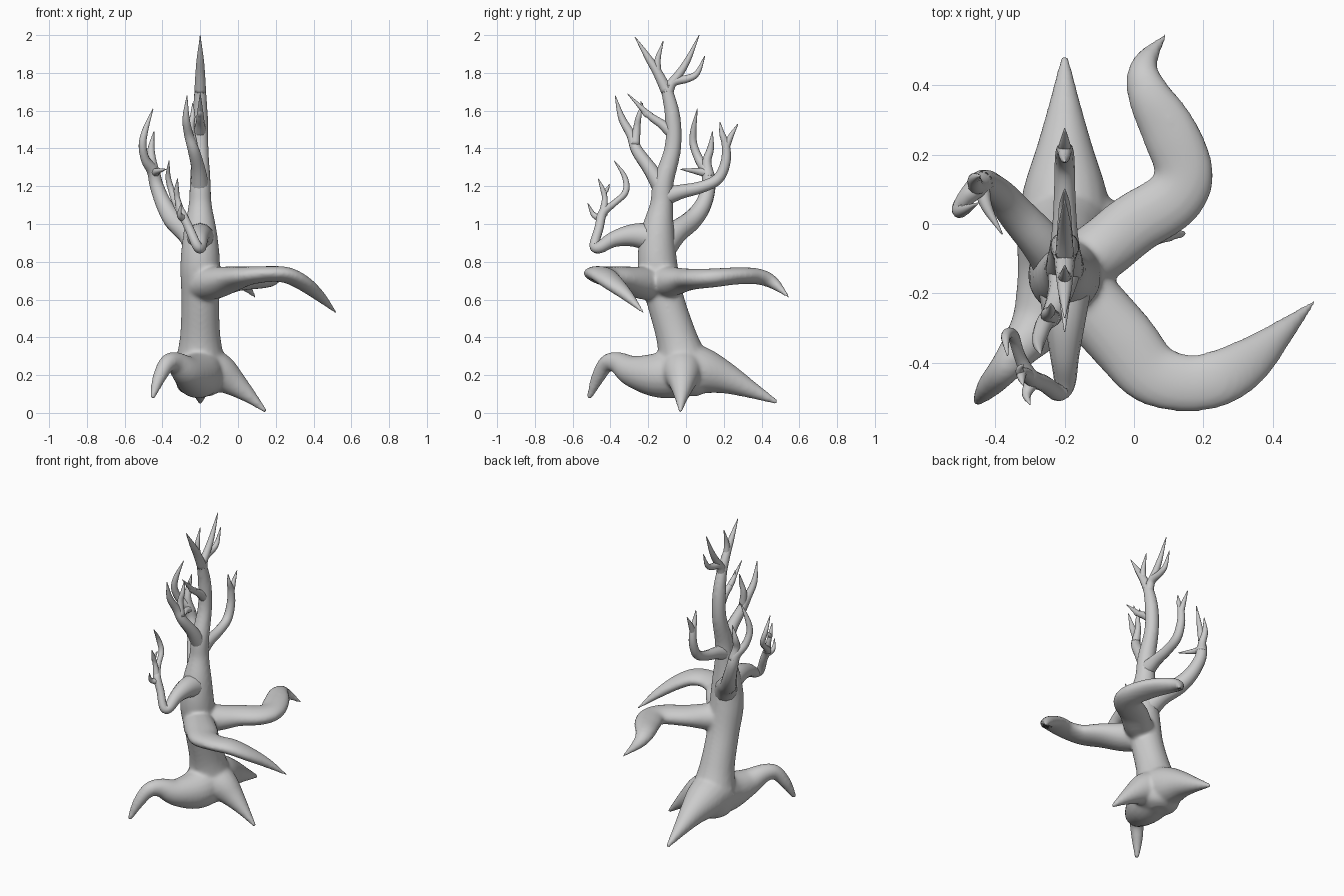
import bpy, bmesh, math
from mathutils import Vector


def spline(pts, steps):
    """Catmull-Rom through points (x, y, z, half width, half height)."""
    p = [Vector(q if len(q) == 5 else (*q, q[3])) for q in pts]
    p = [p[0] * 2 - p[1]] + p + [p[-1] * 2 - p[-2]]
    out = []
    for i in range(1, len(p) - 2):
        a, b, c, d = p[i - 1:i + 3]
        for k in range(steps):
            t = k / steps
            out.append(0.5 * (2 * b + (c - a) * t + (2 * a - 5 * b + 4 * c - d) * t * t
                              + (3 * b - a - 3 * c + d) * t ** 3))
    return out + [p[-2]]


def add_tube(bm, pts, sides=12, steps=5):
    s = spline(pts, steps)
    pos = [Vector(q[:3]) for q in s]
    side, prev = None, None
    for i, q in enumerate(s):
        t = (pos[min(i + 1, len(s) - 1)] - pos[max(i - 1, 0)]).normalized()
        if side is None:
            side = t.cross(Vector((0, 0, 1)))
            if side.length < 0.3:
                side = Vector((1, 0, 0))
        side = (side - t * side.dot(t)).normalized()
        up = side.cross(t)
        w, h = max(q[3], 0.002), max(q[4], 0.002)
        ring = []
        for k in range(sides):
            a = 2 * math.pi * k / sides
            ring.append(bm.verts.new(pos[i] + side * w * math.cos(a) + up * h * math.sin(a)))
        if prev:
            for k in range(sides):
                j = (k + 1) % sides
                bm.faces.new((prev[k], prev[j], ring[j], ring[k]))
        else:
            bm.faces.new(ring[::-1])
        prev = ring
    bm.faces.new(prev)


def build(name, tubes, sides=12, fuse=False):
    bm = bmesh.new()
    for t in tubes:
        add_tube(bm, t, sides)
    bmesh.ops.recalc_face_normals(bm, faces=bm.faces)
    me = bpy.data.meshes.new(name)
    bm.to_mesh(me)
    bm.free()
    for f in me.polygons:
        f.use_smooth = True
    ob = bpy.data.objects.new(name, me)
    bpy.context.collection.objects.link(ob)
    if fuse:
        m = ob.modifiers.new("fuse", 'REMESH')
        m.mode, m.voxel_size, m.use_smooth_shade = 'VOXEL', 0.01, True
        m = ob.modifiers.new("soften", 'SMOOTH')
        m.factor, m.iterations = 0.5, 12
    return ob


X = -0.2
# trunk, roots and the two heavy limbs, fused into one skin
trunk = [(X, .0, .09, .06), (X, .0, .13, .12), (X, -.01, .24, .135), (X, -.05, .4, .108), (X, -.11, .6, .1),
         (X, -.15, .78, .106), (X, -.15, .95, .09), (X, -.13, 1.1, .062), (X, -.12, 1.22, .056),
         (X, -.07, 1.4, .045), (X, -.07, 1.56, .042), (X, -.1, 1.7, .033), (X, -.14, 1.79, .022)]
front_root = [(X, -.02, .22, .14), (-.22, -.15, .2, .12), (-.27, -.28, .22, .085), (-.33, -.36, .265, .058),
              (-.375, -.42, .26, .046), (-.42, -.47, .18, .035), (-.455, -.515, .075, .014)]
back_root = [(X, -.03, .25, .14), (X, .1, .22, .12), (X, .22, .18, .082), (X, .35, .12, .045),
             (X, .485, .055, .012)]
side_root = [(X, -.02, .24, .14), (-.1, -.02, .21, .105), (-.02, -.02, .155, .07), (.07, -.025, .08, .036),
             (.15, -.03, .005, .01)]
front_limb = [(X, -.15, .68, .09, .09), (-.115, -.245, .69, .1, .085), (-.03, -.34, .71, .1, .066),
              (.05, -.43, .725, .092, .05), (.16, -.46, .735, .083, .042), (.255, -.44, .73, .082, .042),
              (.34, -.39, .69, .068, .04), (.43, -.31, .62, .037, .03), (.525, -.22, .525, .006, .006)]
back_limb = [(X, -.14, .7, .09, .09), (-.1, -.08, .695, .09, .08), (0, 0, .705, .09, .06),
             (.11, .07, .71, .088, .053), (.145, .15, .715, .085, .05), (.1, .27, .725, .082, .045),
             (.04, .38, .722, .062, .042), (.03, .46, .69, .04, .034), (.095, .55, .607, .005, .005)]
build("trunk", [trunk, front_root, back_root, side_root, front_limb, back_limb], 20, True)

# forked crown at the top of the trunk
build("crown_twigs", [
    [(X, -.1, 1.7, .031), (X, -.15, 1.8, .025), (X, -.2, 1.88, .018), (X, -.27, 1.99, .002)],
    [(X, -.15, 1.79, .022), (X, -.15, 1.87, .016), (X, -.12, 1.97, .002)],
    [(X, -.1, 1.68, .03), (X, -.07, 1.75, .025), (X, .01, 1.77, .02), (X, .06, 1.8, .015), (X, .1, 1.89, .002)],
    [(X, -.09, 1.73, .026), (X, -.04, 1.79, .022), (X, .01, 1.87, .016), (X, .07, 2.0, .002)],
    [(X, -.07, 1.48, .035), (X, -.13, 1.53, .024), (X, -.2, 1.58, .018), (X, -.31, 1.69, .002)],
    [(X, -.18, 1.57, .018), (X, -.22, 1.59, .014), (X, -.24, 1.65, .002)]])

# drooping front branch that curls up
build("front_branch", [
    [(X, -.14, .92, .085), (X, -.27, .94, .062), (X, -.38, .92, .042), (X, -.46, .875, .031),
     (-.22, -.485, .89, .026), (-.26, -.46, .98, .024), (-.3, -.44, 1.06, .024), (-.33, -.38, 1.11, .017),
     (-.35, -.32, 1.17, .017), (-.37, -.325, 1.25, .014), (-.365, -.38, 1.335, .002)],
    [(-.29, -.45, 1.03, .022), (-.31, -.49, 1.05, .014), (-.3, -.52, 1.11, .002)],
    [(-.3, -.44, 1.05, .024), (-.32, -.43, 1.13, .015), (-.325, -.44, 1.18, .013), (-.32, -.465, 1.24, .002)],
    [(-.325, -.44, 1.16, .013), (-.33, -.42, 1.18, .011), (-.32, -.405, 1.21, .002)]])

# left branch leaning to the back
build("left_branch", [
    [(X, -.14, .86, .08), (-.26, -.06, .95, .063), (-.34, .03, 1.02, .053), (-.39, .09, 1.1, .044),
     (-.43, .12, 1.2, .037), (-.45, .11, 1.28, .033), (-.49, .07, 1.34, .024), (-.505, .04, 1.42, .021),
     (-.49, .04, 1.5, .016), (-.45, .06, 1.61, .002)],
    [(-.44, .12, 1.25, .033), (-.455, .11, 1.33, .024), (-.46, .13, 1.4, .018), (-.445, .14, 1.49, .002)],
    [(-.44, .11, 1.27, .024), (-.425, .05, 1.28, .016), (-.38, -.03, 1.29, .002)]])

# upper forked branch on the front
build("upper_front_branch", [
    [(X, -.12, 1.18, .052), (-.21, -.19, 1.29, .038), (-.235, -.26, 1.39, .031), (-.26, -.29, 1.47, .025),
     (-.275, -.34, 1.56, .019), (-.27, -.375, 1.68, .002)],
    [(-.24, -.27, 1.42, .027), (-.25, -.26, 1.51, .019), (-.24, -.25, 1.57, .014), (-.24, -.23, 1.64, .002)]])

# upper forked branch on the back
build("upper_back_branch", [
    [(X, -.13, 1.14, .055), (X, -.03, 1.17, .038), (X, .08, 1.195, .031), (X, .17, 1.24, .029),
     (X, .21, 1.33, .026), (X, .21, 1.42, .021), (X, .19, 1.48, .014), (X, .18, 1.54, .002)],
    [(X, .21, 1.4, .02), (X, .235, 1.46, .015), (X, .275, 1.53, .002)]])
